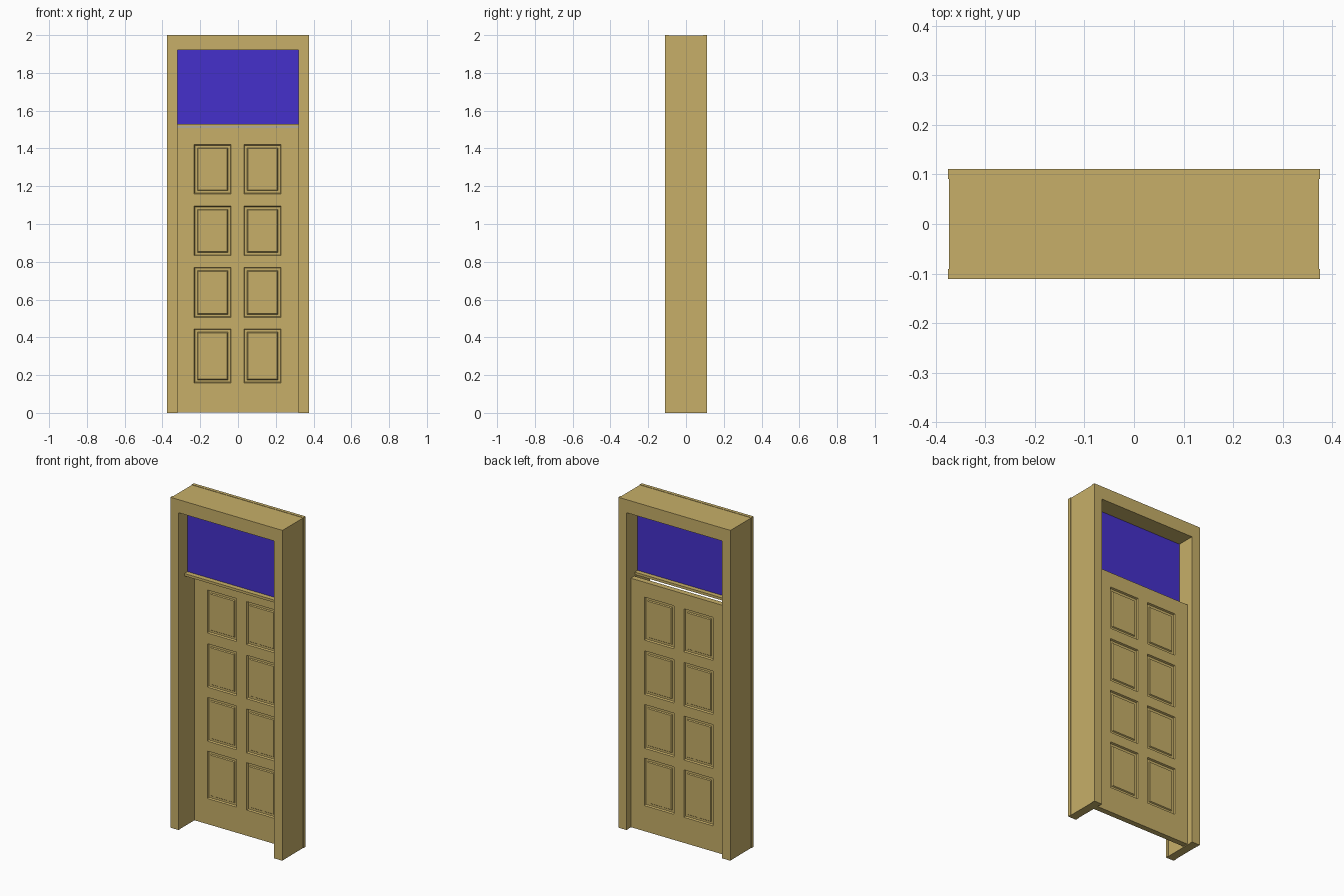
import bpy, bmesh

if "Cube" in bpy.data.objects:
    bpy.data.objects.remove(bpy.data.objects["Cube"])


def material(name, rgb):
    m = bpy.data.materials.new(name)
    m.diffuse_color = (*rgb, 1)
    m.use_nodes = True
    m.node_tree.nodes["Principled BSDF"].inputs["Base Color"].default_value = m.diffuse_color
    return m


WOOD = material("wood", (0.57, 0.43, 0.14))
GLASS = material("blue_glass", (0.06, 0.03, 0.6))


def finish(bm, name, mat):
    bmesh.ops.recalc_face_normals(bm, faces=bm.faces[:])
    me = bpy.data.meshes.new(name)
    bm.to_mesh(me)
    bm.free()
    me.materials.append(mat)
    ob = bpy.data.objects.new(name, me)
    bpy.context.collection.objects.link(ob)
    return ob


def prism(name, outline, y0, y1, mat):
    """Extrude an x-z outline from y0 to y1."""
    bm = bmesh.new()
    face = bm.faces.new([bm.verts.new((x, y0, z)) for x, z in outline])
    ext = bmesh.ops.extrude_face_region(bm, geom=[face])
    moved = [g for g in ext["geom"] if isinstance(g, bmesh.types.BMVert)]
    bmesh.ops.translate(bm, verts=moved, vec=(0, y1 - y0, 0))
    return finish(bm, name, mat)


def arch(outer, inner, top, inner_top):
    return [(-outer, 0), (-inner, 0), (-inner, inner_top), (inner, inner_top),
            (inner, 0), (outer, 0), (outer, top), (-outer, top)]


def rect(x, z0, z1):
    return [(-x, z0), (x, z0), (x, z1), (-x, z1)]


# Frame: jamb lining with a casing on both faces
prism("jamb", arch(0.373, 0.322, 1.998, 1.923), -0.091, 0.091, WOOD)
prism("front_casing", arch(0.375, 0.32, 2.0, 1.921), -0.111, -0.091, WOOD)
prism("back_casing", arch(0.375, 0.32, 2.0, 1.921), 0.091, 0.111, WOOD)

# Transom window and its bar
prism("transom_glass", rect(0.322, 1.53, 1.923), -0.022, 0.002, GLASS)
prism("transom_bar", rect(0.322, 1.515, 1.53), -0.052, 0.03, WOOD)

# Door leaf: gridded slab with raised-and-fielded panels on both sides
xs = [-0.319, -0.232, -0.036, 0.031, 0.228, 0.319]
zs = [0.003, 0.158, 0.445, 0.505, 0.77, 0.832, 1.095, 1.16, 1.42, 1.51]
ys = (0.038, 0.072)
bm = bmesh.new()
v = {(i, j, k): bm.verts.new((x, y, z))
     for i, x in enumerate(xs) for j, z in enumerate(zs) for k, y in enumerate(ys)}
panels = []
nx, nz = len(xs) - 1, len(zs) - 1
for k in (0, 1):
    for i in range(nx):
        for j in range(nz):
            f = bm.faces.new([v[i, j, k], v[i + 1, j, k], v[i + 1, j + 1, k], v[i, j + 1, k]])
            if i in (1, 3) and j % 2 == 1:
                panels.append(f)
for i in range(nx):
    for j in (0, nz):
        bm.faces.new([v[i, j, 0], v[i + 1, j, 0], v[i + 1, j, 1], v[i, j, 1]])
for j in range(nz):
    for i in (0, nx):
        bm.faces.new([v[i, j, 0], v[i, j + 1, 0], v[i, j + 1, 1], v[i, j, 1]])
bmesh.ops.recalc_face_normals(bm, faces=bm.faces[:])
for thickness, depth in ((0.006, -0.01), (0.018, 0.0), (0.006, 0.006)):
    bmesh.ops.inset_individual(bm, faces=panels, thickness=thickness, depth=depth)
finish(bm, "door_leaf", WOOD)
